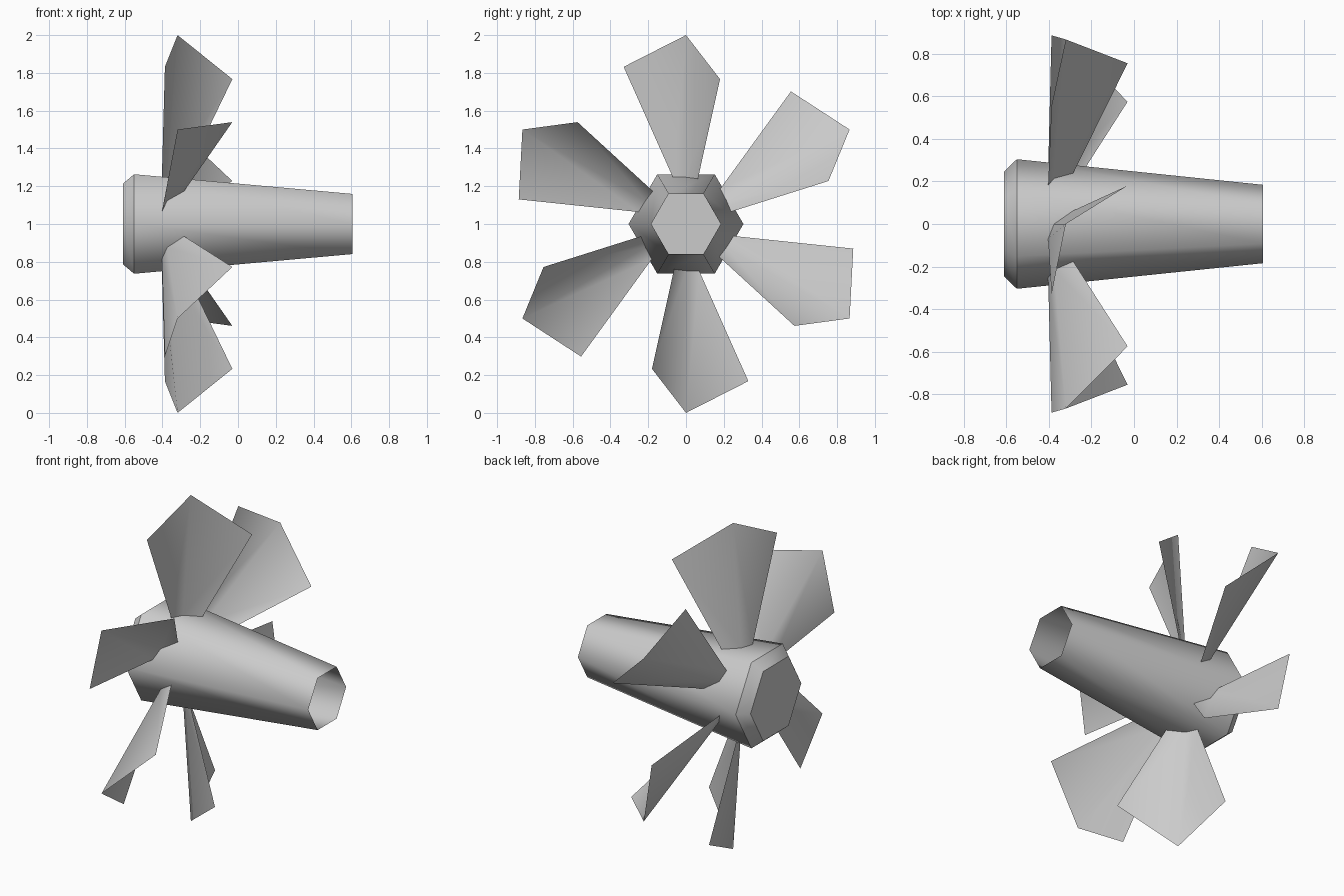
import bpy, bmesh
from math import sin, cos, pi

if "Cube" in bpy.data.objects:
    bpy.data.objects.remove(bpy.data.objects["Cube"])

AXIS_Z = 1.0


def make_object(name, bm):
    for f in bm.faces:
        f.smooth = True
    mesh = bpy.data.meshes.new(name)
    bm.to_mesh(mesh)
    bm.free()
    obj = bpy.data.objects.new(name, mesh)
    obj.location.z = AXIS_Z
    bpy.context.collection.objects.link(obj)
    return obj


# Hub: six-sided tapered shell, capped at the wide end, open at the narrow end
bm = bmesh.new()
rings = []
for x, r in [(-0.61, 0.246), (-0.55, 0.304), (0.605, 0.184)]:
    rings.append([bm.verts.new((x, r * cos(i * pi / 3), r * sin(i * pi / 3))) for i in range(6)])
for a, b in zip(rings, rings[1:]):
    for i in range(6):
        j = (i + 1) % 6
        bm.faces.new((a[i], b[i], b[j], a[j]))
bm.faces.new(rings[0])
bmesh.ops.recalc_face_normals(bm, faces=bm.faces)
# The cap's normal must point out along -x, and the shell outward with it
cap = next(f for f in bm.faces if len(f.verts) == 6)
if cap.normal.x > 0:
    bmesh.ops.reverse_faces(bm, faces=bm.faces)
# Hard creases around both rims of the chamfer
for ring in rings[:2]:
    for i in range(6):
        bm.edges.get((ring[i], ring[(i + 1) % 6])).smooth = False
make_object("hub", bm)

# Blades: thin twisted sheets with one fold along the middle
root = [(-0.403, -0.07, 0.248), (-0.375, 0.0, 0.246), (-0.285, 0.063, 0.239)]
tip = [(-0.387, -0.33, 0.832), (-0.32, 0.0, 1.0), (-0.03, 0.18, 0.767)]
for k in range(6):
    bm = bmesh.new()
    lo = [bm.verts.new(p) for p in root]
    hi = [bm.verts.new(p) for p in tip]
    for i in range(2):
        bm.faces.new((lo[i], lo[i + 1], hi[i + 1], hi[i]))
    blade = make_object(f"blade_{k + 1}", bm)
    blade.rotation_euler.x = k * pi / 3
